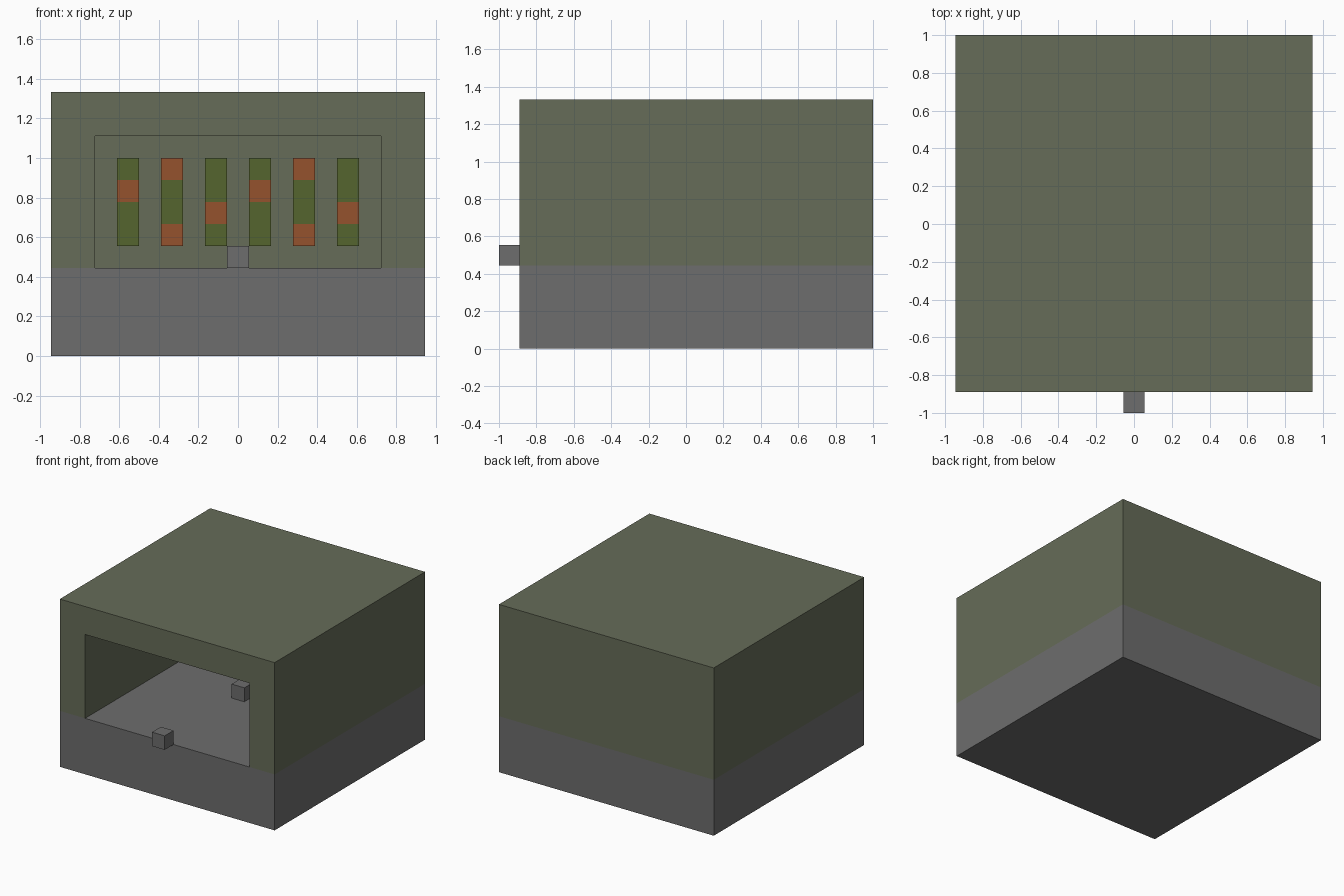
import bpy
import bmesh

if "Cube" in bpy.data.objects:
    bpy.data.objects.remove(bpy.data.objects["Cube"])

U = 1 / 9            # one block of the model
FRONT = -8           # front wall plane, in blocks
BACK = 9
FLOOR, ROOF = 4, 12


def material(name, rgb):
    m = bpy.data.materials.new(name)
    m.use_nodes = True
    m.diffuse_color = (*rgb, 1)
    m.node_tree.nodes["Principled BSDF"].inputs["Base Color"].default_value = (*rgb, 1)
    return m


GREY = material("concrete grey", (0.153, 0.153, 0.153))
SAGE = material("sage wall", (0.133, 0.150, 0.098))
OLIVE = material("olive panel", (0.091, 0.130, 0.028))
RUST = material("rust orange", (0.301, 0.084, 0.026))


def finish(name, bm, mats):
    bmesh.ops.recalc_face_normals(bm, faces=bm.faces)
    bmesh.ops.scale(bm, vec=(U, U, U), verts=bm.verts)
    mesh = bpy.data.meshes.new(name)
    bm.to_mesh(mesh)
    bm.free()
    for m in mats:
        mesh.materials.append(m)
    obj = bpy.data.objects.new(name, mesh)
    bpy.context.collection.objects.link(obj)
    return obj


def box_mesh(lo, hi):
    bm = bmesh.new()
    bmesh.ops.create_cube(bm, size=1)
    for v in bm.verts:
        v.co = [a + (c + 0.5) * (b - a) for a, b, c in zip(lo, hi, v.co)]
    return bm


def box(name, lo, hi, mat):
    return finish(name, box_mesh(lo, hi), [mat])


# Solid base, whose top is the room floor
box("base", (-8.5, FRONT, 0), (8.5, BACK, FLOOR), GREY)

# Hollow upper shell: outer and inner arches joined by the front frame
bm = bmesh.new()


def arch(half, top, y):
    pts = [(-half, FLOOR), (-half, top), (half, top), (half, FLOOR)]
    return [bm.verts.new((x, y, z)) for x, z in pts]


outer, outer_back = arch(8.5, ROOF, FRONT), arch(8.5, ROOF, BACK)
inner, inner_back = arch(6.5, ROOF - 2, FRONT), arch(6.5, ROOF - 2, BACK - 2)
for a, b in ((outer, outer_back), (inner, inner_back), (outer, inner)):
    for i in range(3):
        bm.faces.new((a[i], a[i + 1], b[i + 1], b[i]))
bm.faces.new(outer_back)
bm.faces.new(inner_back)
bm.normal_update()
finish("room_shell", bm, [SAGE])

# Small blocks: doorstep outside the opening and pedestal mid-room
for name, y in (("doorstep_block", FRONT - 1), ("pedestal_block", 0)):
    box(name, (-0.5, y, FLOOR), (0.5, y + 1, FLOOR + 1), GREY)

# Wall panels on the back wall, with rust bands at chosen block rows
bands = [{2}, {0, 3}, {1}]
for i in range(6):
    x, z0 = -5.5 + 2 * i, FLOOR + 1
    bm = box_mesh((x, BACK - 3, z0), (x + 1, BACK - 2, z0 + 4))
    for row in range(1, 4):
        bmesh.ops.bisect_plane(bm, geom=bm.verts[:] + bm.edges[:] + bm.faces[:],
                               plane_co=(0, 0, z0 + row), plane_no=(0, 0, 1))
    for f in bm.faces:
        row = min(3, int(f.calc_center_median().z - z0 + 0.01))
        f.material_index = int(row in bands[i % 3])
    finish(f"wall_panel_{i + 1}", bm, [OLIVE, RUST])
